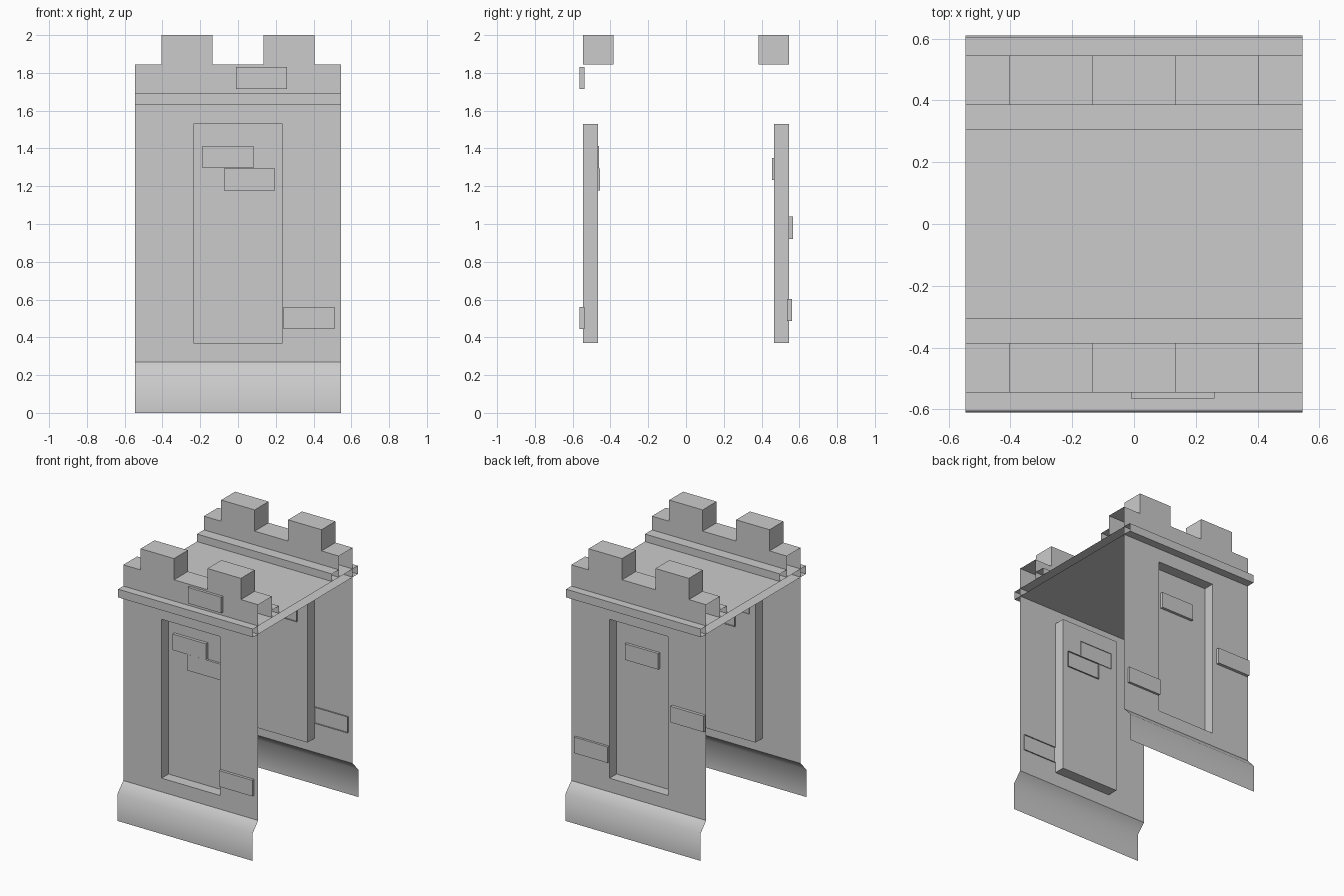
import bpy, bmesh
from mathutils import Matrix, Vector

if "Cube" in bpy.data.objects:
    bpy.data.objects.remove(bpy.data.objects["Cube"])

W = 0.545             # half width
Y, YI = -0.545, -0.385  # outer and inner parapet planes
REC = -0.465          # recessed panel plane


def quad(bm, *pts):
    bm.faces.new([bm.verts.new(p) for p in pts])


def sheet(bm, path, x0=-W, x1=W):
    """Sweep a (y, z) path along x as an open sheet."""
    cols = [(bm.verts.new((x0, y, z)), bm.verts.new((x1, y, z))) for y, z in path]
    for (a, b), (d, c) in zip(cols, cols[1:]):
        bm.faces.new((a, b, c, d))


def finish(name, bm, mirrored=True, smooth=False):
    bmesh.ops.remove_doubles(bm, verts=bm.verts, dist=0.0005)
    me = bpy.data.meshes.new(name)
    bm.to_mesh(me)
    bm.free()
    if smooth:
        me.polygons.foreach_set("use_smooth", [True] * len(me.polygons))
    ob = bpy.data.objects.new(name, me)
    bpy.context.collection.objects.link(ob)
    if mirrored:
        m = ob.modifiers.new("both_sides", 'MIRROR')
        m.use_axis = (False, True, False)
    return ob


# Sloped skirt at the foot of each wall
bm = bmesh.new()
sheet(bm, [(-0.61, 0), (-0.61, 0.2), (Y, 0.27)])
finish("skirt", bm, smooth=True)

# Wall sheet with a tall recessed panel
bm = bmesh.new()
r, z0, z1 = 0.235, 0.37, 1.53
sheet(bm, [(Y, 0.27), (Y, z0)])
sheet(bm, [(Y, z0), (Y, z1)], -W, -r)
sheet(bm, [(Y, z0), (Y, z1)], r, W)
sheet(bm, [(Y, z1), (Y, 1.69)])
sheet(bm, [(Y, z0), (REC, z0), (REC, z1), (Y, z1)], -r, r)
quad(bm, (-r, Y, z0), (-r, REC, z0), (-r, REC, z1), (-r, Y, z1))
quad(bm, (r, Y, z1), (r, REC, z1), (r, REC, z0), (r, Y, z0))
finish("wall", bm)

# Floor slab, open at the ends, projecting as a cornice
bm = bmesh.new()
sheet(bm, [(0, 1.63), (-0.605, 1.63), (-0.605, 1.69), (0, 1.69)])
finish("floor_slab", bm)

# Step along the inside of the parapet
bm = bmesh.new()
sheet(bm, [(YI, 1.745), (-0.305, 1.745), (-0.305, 1.69)])
finish("inner_step", bm)

# Parapet with merlons, open at the ends
bm = bmesh.new()
xs = [-W, -0.405, -0.135, 0.135, 0.405, W]
low, high = 1.845, 2.0
for i, (a, b) in enumerate(zip(xs, xs[1:])):
    if i % 2:
        sheet(bm, [(Y, 1.69), (Y, low), (Y, high), (YI, high), (YI, low), (YI, 1.69)], a, b)
        quad(bm, (b, Y, low), (b, YI, low), (b, YI, high), (b, Y, high))
        quad(bm, (a, Y, high), (a, YI, high), (a, YI, low), (a, Y, low))
    else:
        sheet(bm, [(Y, 1.69), (Y, low), (YI, low), (YI, 1.69)], a, b)
finish("parapet", bm)


def brick(name, x, z, y_out, y_in):
    """Raised brick 0.27 x 0.115, open on its hidden side."""
    bm = bmesh.new()
    bmesh.ops.create_cube(bm, size=1)
    inward = 1 if y_in > y_out else -1
    bmesh.ops.delete(bm, geom=[f for f in bm.faces if f.normal.y * inward > 0.5],
                     context='FACES_ONLY')
    bm.transform(Matrix.Translation((x, (y_out + y_in) / 2, z)) @
                 Matrix.Diagonal((0.27, abs(y_in - y_out), 0.117, 1)))
    finish(name, bm, mirrored=False)


# Scattered bricks: centre x, centre z, outer y, inner y
for i, b in enumerate([
        (0.125, 1.773, -0.565, -0.537), (0.377, 0.503, -0.565, -0.537),
        (-0.053, 1.355, -0.487, -0.46), (0.06, 1.235, -0.482, -0.455),
        (0.02, 1.292, 0.485, 0.455), (-0.405, 0.98, 0.567, 0.54),
        (0.375, 0.545, 0.562, 0.535)]):
    brick(f"brick_{i + 1}", *b)
